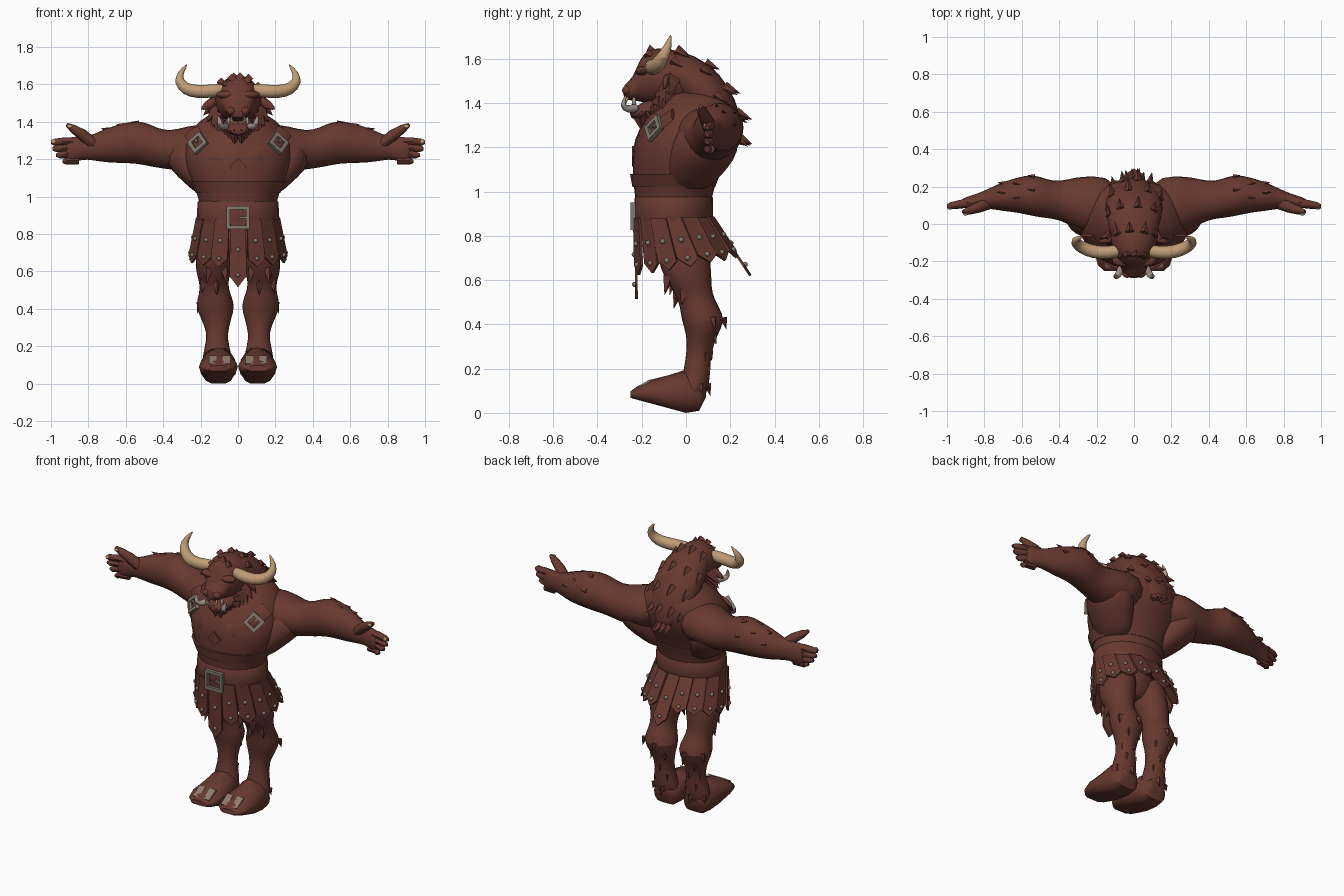
import bpy, bmesh, math, random
from mathutils import Vector, Matrix

random.seed(4)
cube = bpy.data.objects.get("Cube")
if cube:
    bpy.data.objects.remove(cube, do_unlink=True)

X, Y, Z = Vector((1, 0, 0)), Vector((0, 1, 0)), Vector((0, 0, 1))


def material(name, r, g, b):
    m = bpy.data.materials.new(name)
    m.use_nodes = True
    m.diffuse_color = (r, g, b, 1)
    node = next(n for n in m.node_tree.nodes if n.type == 'BSDF_PRINCIPLED')
    node.inputs["Base Color"].default_value = (r, g, b, 1)
    node.inputs["Roughness"].default_value = 0.8
    return m


hide = material("brown_hide", .138, .041, .029)
horn_mat = material("tan_horn", .52, .33, .18)
metal = material("grey_metal", .23, .19, .15)
claw_mat = material("dull_claw", .28, .2, .15)
tusk_mat = material("pale_tusk", .36, .28, .25)


def finish(name, bm, mat=hide, mirror=False, sub=0, sharp=45):
    """Turn a bmesh into a named, shaded object."""
    bmesh.ops.recalc_face_normals(bm, faces=bm.faces)
    me = bpy.data.meshes.new(name)
    bm.to_mesh(me)
    bm.free()
    me.materials.append(mat)
    for p in me.polygons:
        p.use_smooth = True
    me.set_sharp_from_angle(angle=math.radians(sharp))
    ob = bpy.data.objects.new(name, me)
    bpy.context.collection.objects.link(ob)
    if mirror:
        ob.modifiers.new("mirror", 'MIRROR')
    if sub:
        mod = ob.modifiers.new("subdivision", 'SUBSURF')
        mod.levels = mod.render_levels = sub


def frames(secs, up, axis=None):
    """Position, directions and radii for each (x, y, z, a, b) section."""
    pts = [Vector(s[:3]) for s in secs]
    out = []
    for i, s in enumerate(secs):
        t = axis or (pts[min(i + 1, len(pts) - 1)] - pts[max(i - 1, 0)]).normalized()
        u = up.cross(t).normalized()
        out.append((pts[i], u, t.cross(u), s[3], s[4]))
    return out


def loft(bm, secs, up, axis=None, n=12):
    rings = []
    for p, u, v, a, b in frames(secs, up, axis):
        angles = [math.tau * k / n for k in range(n)]
        rings.append([bm.verts.new(p + u * a * math.cos(g) + v * b * math.sin(g)) for g in angles])
    for r, q in zip(rings, rings[1:]):
        for k in range(n):
            j = (k + 1) % n
            bm.faces.new((r[k], r[j], q[j], q[k]))
    bm.faces.new(rings[0][::-1])
    bm.faces.new(rings[-1])


def body(name, secs, up, axis=None, mat=hide, mirror=False, sub=1, n=12):
    bm = bmesh.new()
    loft(bm, secs, up, axis, n)
    finish(name, bm, mat, mirror, sub)


def spike(bm, base, d, length, r):
    d = d.normalized()
    m = Matrix.Translation(base + d * length * .3) @ d.to_track_quat('Z', 'Y').to_matrix().to_4x4()
    bmesh.ops.create_cone(bm, cap_ends=True, segments=4, radius1=r, radius2=0, depth=length, matrix=m)


def fur(name, secs, up, axis, start, end, count, length, lean, mirror=False):
    """Sparse rows of pointed tufts lying close to a lofted part."""
    bm = bmesh.new()
    for i, (p, u, v, a, b) in enumerate(frames(secs, up, axis)):
        for k in range(count):
            g = start + (end - start) * (k + .25 + .5 * (i % 2)) / count
            away = u * math.cos(g) + v * math.sin(g)
            base = p + (u * a * math.cos(g) + v * b * math.sin(g)) * .88
            spike(bm, base, away * .25 + lean, length * random.uniform(.8, 1.2), length * .35)
    finish(name, bm, hide, mirror)


def blobs(name, items, mat=hide, mirror=False):
    bm = bmesh.new()
    for loc, size in items:
        m = Matrix.Translation(loc) @ Matrix.Diagonal((*size, 1))
        bmesh.ops.create_uvsphere(bm, u_segments=10, v_segments=7, radius=1, matrix=m)
    finish(name, bm, mat, mirror)


def box(bm, matrix, size):
    bmesh.ops.create_cube(bm, size=1, matrix=matrix @ Matrix.Diagonal((*size, 1)))


# Torso, side muscles, waist band and belt
body("torso", [(0, -.06, .8, .19, .15), (0, -.057, .98, .207, .178), (0, -.05, 1.06, .245, .195),
               (0, -.03, 1.15, .285, .215), (0, -.005, 1.23, .3, .24), (0, .03, 1.33, .28, .22),
               (0, .05, 1.41, .21, .18), (0, .05, 1.47, .1, .1)], Y, Z, n=16)
body("side_muscles", [(.14, .0, 1.0, .07, .1), (.185, .03, 1.07, .1, .13), (.235, .07, 1.14, .13, .155),
                      (.265, .09, 1.22, .14, .16), (.25, .1, 1.32, .1, .13)], Y, Z, mirror=True)
body("waist_band", [(0, -.055, 1.02, .226, .187), (0, -.05, 1.08, .258, .203)], Y, Z, sub=0, n=24)
body("belt", [(0, -.057, .85, .212, .17), (0, -.057, .87, .222, .178),
              (0, -.055, .97, .216, .178), (0, -.055, .98, .205, .17)], Y, Z, sub=0, n=24)
body("hips", [(0, -.03, .66, .12, .08), (0, -.04, .74, .17, .13), (0, -.05, .86, .2, .16)], Y, Z)

# Arms and hands
arm = [(.08, .08, 1.27, .17, .12), (.22, .1, 1.265, .165, .13), (.32, .115, 1.25, .14, .115),
       (.4, .125, 1.25, .105, .105), (.47, .135, 1.275, .108, .118), (.54, .155, 1.292, .118, .12),
       (.62, .155, 1.285, .098, .11), (.7, .148, 1.275, .082, .097), (.78, .135, 1.262, .054, .07),
       (.83, .125, 1.258, .042, .06), (.88, .115, 1.252, .036, .075), (.93, .11, 1.245, .024, .066)]
body("arms", arm, Z, X, mirror=True)
fur("arm_tufts", arm[5:8], Z, X, .1, 2, 2, .045, X, True)
bm = bmesh.new()
for k in range(4):
    z, tip = 1.295 - .034 * k, 1 - .007 * k * k
    loft(bm, [(.85, .115, z, .022, .02), (.92, .108, z, .023, .022),
              (tip - .02, .098, z - .004, .019, .019), (tip, .096, z - .005, .009, .009)], Z, X, 8)
loft(bm, [(.77, .115, 1.275, .034, .035), (.83, .09, 1.33, .03, .03),
          (.88, .073, 1.362, .023, .023), (.915, .065, 1.385, .01, .01)], Y, None, 8)
finish("fingers", bm, hide, True)
blobs("fingernails", [((.985, .084, 1.295), (.013, .007, .013)),
                      ((.9, .052, 1.376), (.014, .007, .01))], horn_mat, True)

# Legs and feet
leg = [(.1, -.03, .84, .1, .13), (.118, -.01, .7, .112, .125), (.132, .01, .6, .1, .11),
       (.13, .035, .54, .077, .085), (.124, .06, .48, .085, .09), (.122, .08, .42, .112, .105),
       (.117, .072, .35, .085, .07), (.11, .058, .27, .055, .058), (.113, .05, .2, .067, .062),
       (.11, .04, .12, .088, .068), (.11, .02, .05, .08, .06)]
body("legs", leg, Y, Z, mirror=True)
fur("calf_tufts", leg[5:10], Y, Z, .2, 2.6, 2, .05, -Z, True)
fur("thigh_tufts", leg[2:4], Y, Z, -2.6, -.4, 2, .08, -Z, True)
bm = bmesh.new()
loft(bm, [(.105, .09, .1, .05, .04), (.105, .06, .07, .08, .08), (.105, 0, .09, .095, .105),
          (.105, -.08, .085, .1, .085), (.105, -.16, .09, .104, .06), (.105, -.22, .085, .088, .035),
          (.105, -.25, .08, .055, .018)], Z, -Y, 16)
for v in bm.verts:
    v.co.z = max(v.co.z, -.27 * v.co.y, 0, 2 * v.co.y - .11)
finish("feet", bm, hide, True)
bm = bmesh.new()
for x in (.062, .135):
    box(bm, Matrix.Translation((x, -.195, .122)) @ Matrix.Rotation(.55, 4, 'X'), (.042, .08, .018))
finish("toe_claws", bm, claw_mat, True, sharp=30)

# Skirt of pointed strips with studs
bm = bmesh.new()
studs = []
count = 16
for i in range(count):
    g = math.tau * i / count - math.pi / 2
    c, s = math.cos(g), math.sin(g)
    top = Vector((.212 * c, -.055 + .172 * s, .88))
    ref = Vector((.255 * c, .02 + .245 * s, .66))
    tip_z = .515 if i == 0 else .62 if i == count // 2 else .66 + .04 * s
    tip = top + (ref - top) * (top.z - tip_z) / (top.z - ref.z)
    across = Vector((-.212 * s, .172 * c, 0)).normalized()
    out = across.cross(tip - top).normalized()
    out = out if out.dot(Vector((c, s, 0))) > 0 else -out
    low = top.lerp(tip, .83)
    shape = [top - across * .04, top + across * .04, low + across * .047, tip, low - across * .047]
    lift = out * (.008 * (i % 2))
    front = [bm.verts.new(p + lift + out * .006) for p in shape]
    back = [bm.verts.new(p + lift - out * .006) for p in shape]
    bm.faces.new(front)
    bm.faces.new(back[::-1])
    for k in range(5):
        j = (k + 1) % 5
        bm.faces.new((front[k], back[k], back[j], front[j]))
    studs += [(top.lerp(tip, f) + lift + out * .008, (.012,) * 3) for f in (.45, .82)]
finish("skirt_strips", bm, sharp=20)
blobs("skirt_studs", studs, metal)


def buckle(name, loc, facing, half, bar, spin, mirror=False):
    """Square frame of four bars with a short prong, facing outward."""
    bm = bmesh.new()
    base = (Matrix.Translation(loc) @ Vector(facing).to_track_quat('Z', 'Y').to_matrix().to_4x4()
            @ Matrix.Rotation(spin, 4, 'Z'))
    for k in range(4):
        m = base @ Matrix.Rotation(math.pi / 2 * k, 4, 'Z') @ Matrix.Translation((half - bar / 2, 0, 0))
        box(bm, m, (bar, half * 2, .022))
    box(bm, base @ Matrix.Translation((half * .45, 0, 0)), (half * .7, bar * .6, .016))
    finish(name, bm, metal, mirror, sharp=30)


buckle("belt_buckle", (0, -.24, .888), -Y, .062, .019, 0)
buckle("strap_buckles", (.215, -.145, 1.287), (.5, -.75, .35), .045, .02, math.pi / 4, True)

# Chest straps and centre plate
body("chest_straps", [(.25, -.06, 1.35, .045, .01), (.21, -.13, 1.295, .045, .01),
                      (.1, -.212, 1.22, .045, .01), (0, -.232, 1.16, .045, .01)], Y,
     mirror=True, sub=0, n=8)
bm = bmesh.new()
box(bm, Matrix.Translation((0, -.238, 1.16)) @ Matrix.Rotation(math.pi / 4, 4, 'Y'), (.065, .014, .065))
finish("chest_plate", bm, sharp=30)

# Head, jaw, brow, nostrils and ears
body("head", [(0, .06, 1.48, .1, .1), (0, -.02, 1.51, .135, .13), (0, -.1, 1.52, .132, .135),
              (0, -.17, 1.52, .11, .13), (0, -.21, 1.505, .085, .1), (0, -.24, 1.458, .07, .05),
              (0, -.288, 1.45, .055, .034)], Z, -Y)
body("jaw", [(0, -.05, 1.4, .11, .07), (0, -.15, 1.375, .085, .055), (0, -.21, 1.36, .065, .035),
             (0, -.255, 1.35, .045, .022)], Z, -Y)
blobs("brow_and_nostrils", [((.06, -.195, 1.545), (.06, .035, .022)),
                            ((.036, -.265, 1.457), (.028, .024, .022))], hide, True)
body("ears", [(.1, -.08, 1.51, .02, .025), (.15, -.09, 1.5, .018, .033),
              (.2, -.1, 1.465, .004, .006)], Z, None, mirror=True)

# Horns, tusks, nose ring and teeth
body("horns", [(.06, -.14, 1.575, .034, .034), (.14, -.155, 1.563, .037, .037),
               (.22, -.15, 1.56, .037, .037), (.28, -.125, 1.573, .036, .036),
               (.318, -.1, 1.615, .029, .029), (.31, -.08, 1.66, .018, .018),
               (.27, -.068, 1.71, .003, .003)], Y, None, horn_mat, True)
body("tusks", [(.055, -.21, 1.38, .02, .02), (.08, -.265, 1.37, .021, .021),
               (.098, -.29, 1.385, .017, .017), (.105, -.27, 1.44, .003, .003)], X, None, tusk_mat, True)
body("nose_ring", [(0, -.283, 1.393, .008, .008), (.025, -.28, 1.395, .008, .008),
                   (.042, -.272, 1.41, .008, .008), (.03, -.26, 1.43, .007, .007)],
     Y, None, horn_mat, True, n=8)
blobs("teeth", [((.05, -.235, 1.405), (.009, .01, .022))], tusk_mat, True)

# Mane, cheek fur and beard
mane = [(0, -.17, 1.58, .075, .065), (0, -.06, 1.56, .13, .095), (0, .04, 1.5, .155, .11),
        (0, .12, 1.41, .165, .105), (0, .19, 1.32, .125, .07), (0, .23, 1.23, .05, .025)]
body("mane", mane, Z)
fur("mane_tufts", mane, Z, None, .1, 3, 4, .07, Vector((0, .8, -.6)))
bm = bmesh.new()
for k in range(5):
    z = 1.49 - .032 * k
    spike(bm, Vector((.13 - .012 * k, -.07 - .015 * k, z)), Vector((.7 - .12 * k, -.1, -.7)), .1, .045)
    spike(bm, Vector((.018 + .015 * k, -.215 + .025 * k, 1.345)), Vector((.05 * k, .25, -1)),
          .105 - .008 * k, .035)
finish("cheek_and_beard_tufts", bm, hide, True)
